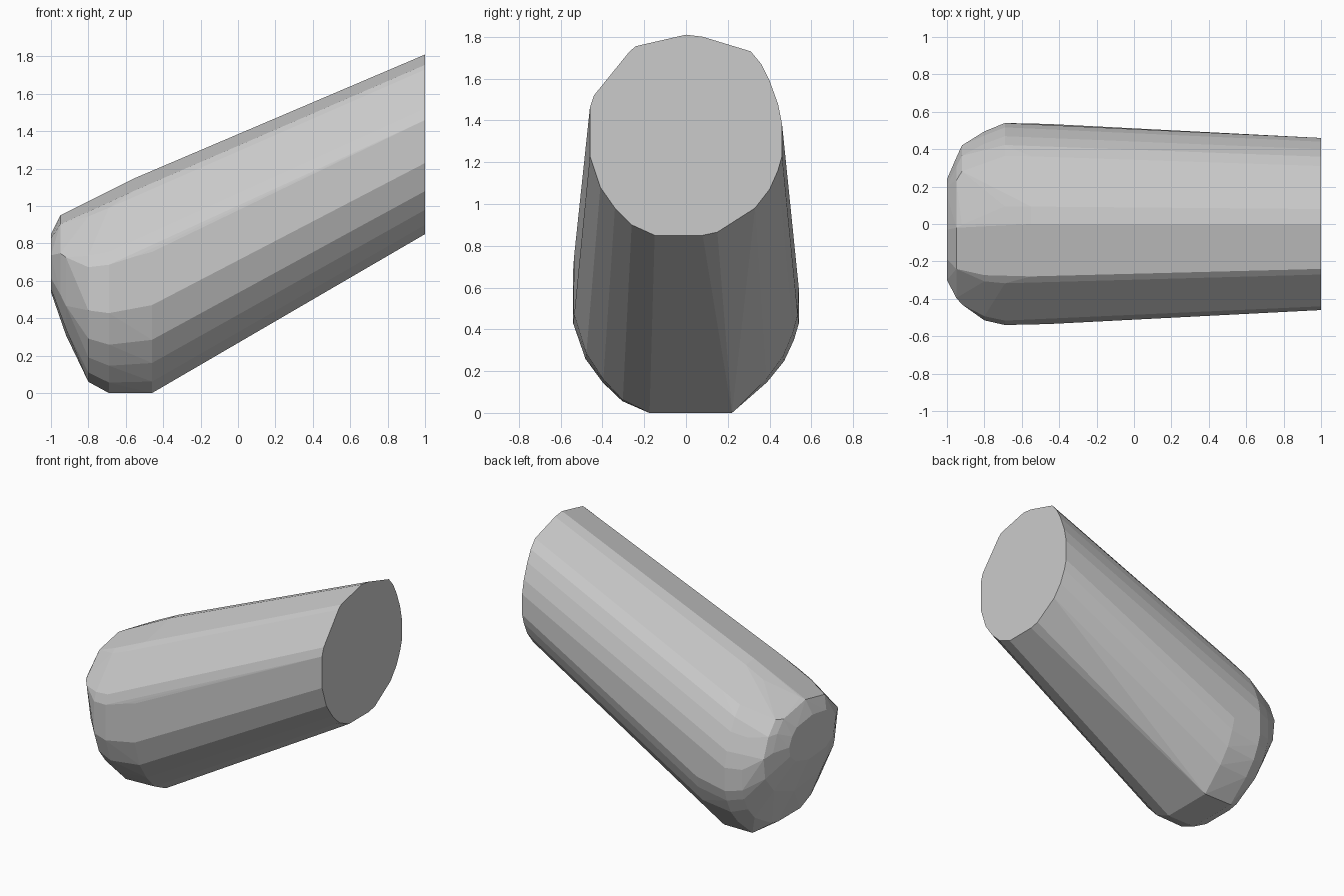
import bpy, bmesh, math

if "Cube" in bpy.data.objects:
    bpy.data.objects.remove(bpy.data.objects["Cube"])

# Cut end outline (y, z) at x = 1
outline = [(0, 1.81), (.08, 1.80), (.31, 1.73), (.36, 1.67), (.40, 1.59),
           (.44, 1.48), (.46, 1.38), (.46, 1.23), (.44, 1.16), (.40, 1.07),
           (.33, .98), (.15, .865), (.08, .85), (-.15, .85), (-.26, .90),
           (-.34, .98), (-.41, 1.08), (-.46, 1.23), (-.46, 1.46),
           (-.44, 1.52), (-.27, 1.73), (-.24, 1.755)]

# Stations along the body: x, half width, lowest z, highest z, y shift
stations = [(1, .46, .85, 1.81, 0), (-.46, .535, 0, 1.188, 0),
            (-.55, .537, 0, 1.15, 0), (-.69, .54, 0, 1.08, 0),
            (-.80, .505, .06, 1.025, -.01), (-.92, .425, .31, .965, -.005),
            (-.95, .375, .395, .95, -.02), (-1, .27, .54, .85, -.03)]

bm = bmesh.new()


def add_section(x, half, low, high, shift, step):
    for y, z in outline[::step]:
        bm.verts.new((x, y / .46 * half + shift,
                      low + (z - .85) / .96 * (high - low)))


# Full outline on the cut end and shoulder, coarser facets on the blunt end
for i, s in enumerate(stations):
    add_section(*s, step=1 if i < 5 else 2)
# Resting facet underneath
for x in (-.46, -.69):
    bm.verts.new((x, .22, 0))

# Skin the sections as one faceted convex body
res = bmesh.ops.convex_hull(bm, input=bm.verts[:])
junk = {g for g in res["geom_interior"] + res["geom_unused"]
        if isinstance(g, bmesh.types.BMVert)}
bmesh.ops.delete(bm, geom=list(junk), context='VERTS')
bmesh.ops.dissolve_limit(bm, angle_limit=math.radians(2),
                         verts=bm.verts[:], edges=bm.edges[:])
bmesh.ops.recalc_face_normals(bm, faces=bm.faces[:])

mesh = bpy.data.meshes.new("tapered_body")
bm.to_mesh(mesh)
bm.free()
bpy.context.collection.objects.link(bpy.data.objects.new("tapered_body", mesh))
